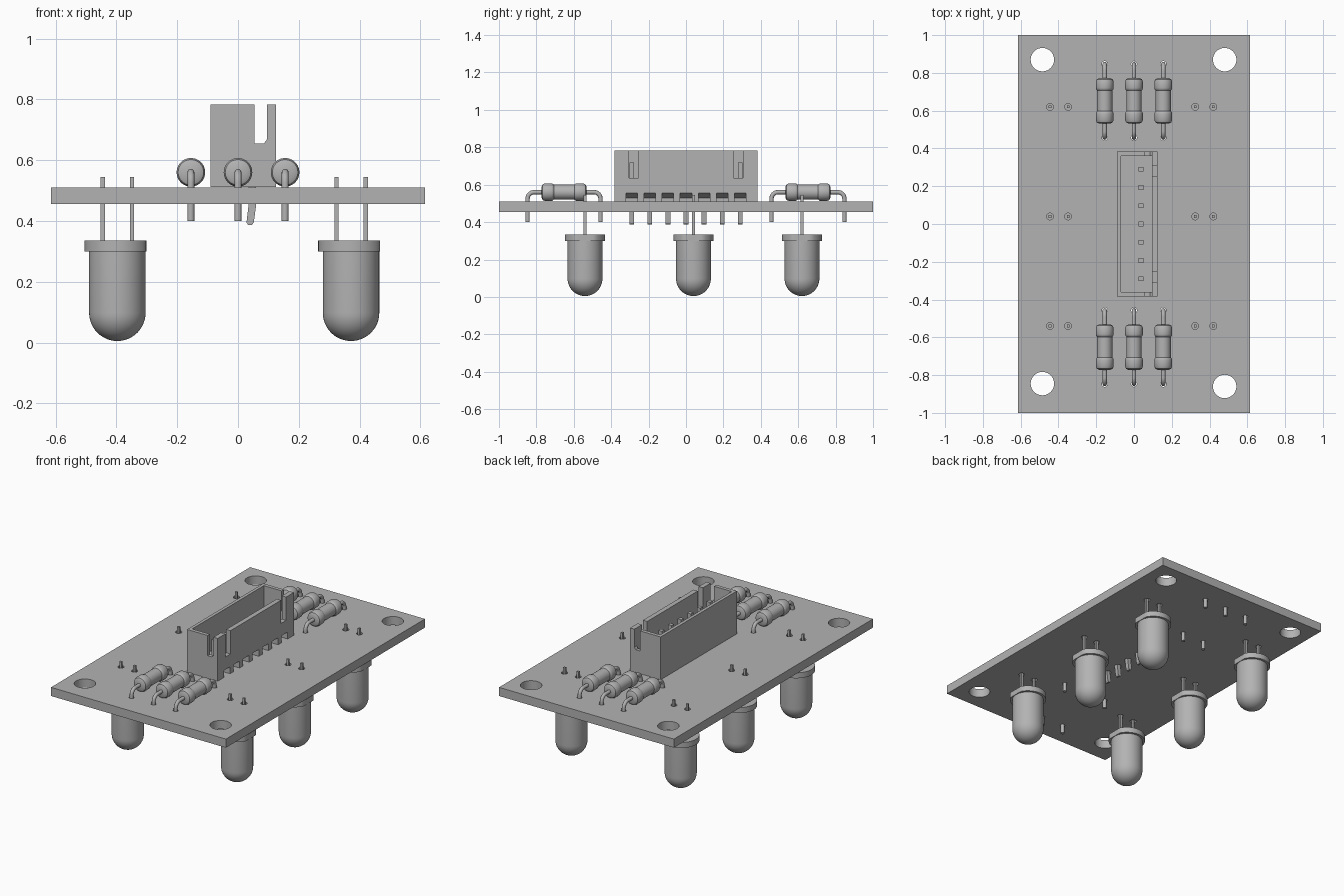
import bpy, bmesh
from math import sin, cos, pi
from mathutils import Matrix, Vector

if "Cube" in bpy.data.objects:
    bpy.data.objects.remove(bpy.data.objects["Cube"])

GREY = (0.45, 0.45, 0.45, 1)
grey = bpy.data.materials.new("plain grey")
grey.use_nodes = True
grey.diffuse_color = GREY
grey.node_tree.nodes["Principled BSDF"].inputs["Base Color"].default_value = GREY


def finish(name, data, smooth=False):
    ob = bpy.data.objects.new(name, data)
    bpy.context.collection.objects.link(ob)
    data.materials.clear()
    data.materials.append(grey)
    bpy.ops.object.select_all(action='DESELECT')
    ob.select_set(True)
    bpy.context.view_layer.objects.active = ob
    if ob.type == 'CURVE':
        bpy.ops.object.convert(target='MESH')
    if smooth:
        bpy.ops.object.shade_smooth_by_angle(angle=0.6)
    return ob


def mesh_from(bm, name):
    bmesh.ops.recalc_face_normals(bm, faces=bm.faces)
    me = bpy.data.meshes.new(name)
    bm.to_mesh(me)
    bm.free()
    return me


def add_box(bm, x0, x1, y0, y1, z0, z1):
    mid = Vector((x0 + x1, y0 + y1, z0 + z1)) / 2
    size = Matrix.Diagonal((x1 - x0, y1 - y0, z1 - z0, 1))
    bmesh.ops.create_cube(bm, size=1, matrix=Matrix.Translation(mid) @ size)


def add_rod(bm, x, y, z0, z1, r, n=24):
    bmesh.ops.create_cone(bm, cap_ends=True, segments=n, radius1=r, radius2=r, depth=z1 - z0,
                          matrix=Matrix.Translation((x, y, (z0 + z1) / 2)))


def add_prism(bm, profile, y0, y1):
    # Extrude an (x, z) outline along y
    face = bm.faces.new([bm.verts.new((x, y0, z)) for x, z in profile])
    new = bmesh.ops.extrude_face_region(bm, geom=[face])["geom"]
    bmesh.ops.translate(bm, vec=(0, y1 - y0, 0),
                        verts=[v for v in new if isinstance(v, bmesh.types.BMVert)])


def lathe(name, profile, steps=40):
    # Revolve an (r, z) outline around z
    bm = bmesh.new()
    vs = [bm.verts.new((r, 0, z)) for r, z in profile]
    edges = [bm.edges.new(p) for p in zip(vs, vs[1:])]
    bmesh.ops.spin(bm, geom=vs + edges, cent=(0, 0, 0), axis=(0, 0, 1),
                   angle=2 * pi, steps=steps)
    bmesh.ops.remove_doubles(bm, verts=bm.verts, dist=1e-5)
    return mesh_from(bm, name)


def cut(ob, bm):
    cutter = bpy.data.objects.new("cutter", mesh_from(bm, "cutter"))
    cutter.hide_render = True
    bpy.context.collection.objects.link(cutter)
    mod = ob.modifiers.new("cut", 'BOOLEAN')
    mod.operation, mod.solver, mod.object = 'DIFFERENCE', 'EXACT', cutter
    bpy.context.view_layer.objects.active = ob
    bpy.ops.object.modifier_apply(modifier="cut")
    bpy.data.objects.remove(cutter)


LED_X, LED_Y = (-0.397, 0.372), (-0.54, 0.04, 0.62)
RES_X, RES_Y = (-0.155, 0, 0.155), (-0.652, 0.652)
PIN_Y = [i * 0.0965 for i in range(-3, 4)]
LEG, REACH = 0.048, 0.195

# Circuit board with mounting and lead holes
bm = bmesh.new()
add_box(bm, -0.615, 0.615, -1, 1, 0.455, 0.51)
holes = bmesh.new()
for x, y in ((-0.485, 0.87), (0.48, 0.87), (-0.485, -0.845), (0.48, -0.86)):
    add_rod(holes, x, y, 0.4, 0.6, 0.062, 40)
for y in LED_Y:
    for x in LED_X:
        for s in (-1, 1):
            add_rod(holes, x + s * LEG, y, 0.4, 0.6, 0.018)
for y in RES_Y:
    for x in RES_X:
        for s in (-1, 1):
            add_rod(holes, x, y + s * REACH, 0.4, 0.6, 0.015)
for y in PIN_Y:
    add_rod(holes, 0.045, y, 0.4, 0.6, 0.021)
board = finish("circuit_board", mesh_from(bm, "circuit_board"))
cut(board, holes)
bpy.ops.object.shade_smooth_by_angle(angle=0.6)

# LEDs hanging under the board: domed body, flange with a flat, two legs
R = 0.093
dome = [(R * sin(a * pi / 24), 0.005 + R - R * cos(a * pi / 24)) for a in range(13)]
led = lathe("led_body", dome + [(R, 0.3), (0.108, 0.3), (0.108, 0.335), (0, 0.335)], 48)
for v in led.vertices:
    v.co.x = min(v.co.x, 0.096)
bm = bmesh.new()
for s in (-1, 1):
    add_box(bm, s * LEG - 0.007, s * LEG + 0.007, -0.007, 0.007, 0.33, 0.545)
legs = mesh_from(bm, "led_legs")
for x in LED_X:
    for y in LED_Y:
        finish("led_body", led, True).location = (x, y, 0)
        finish("led_legs", legs).location = (x, y, 0)

# Resistors: waisted body lying along y, with bent wire
half = [(0, -0.12), (0.03, -0.12), (0.042, -0.114), (0.047, -0.102),
        (0.047, -0.068), (0.045, -0.06), (0.04, -0.055)]
body = lathe("resistor_body", half + [(r, -z) for r, z in reversed(half)])
BEND = 0.035
arm = [(-REACH, -0.16)] + [(-REACH + BEND * (1 - cos(a * pi / 16)), BEND * (sin(a * pi / 16) - 1))
                           for a in range(9)]
path = arm + [(-y, z) for y, z in reversed(arm)]
for x in RES_X:
    for y in RES_Y:
        ob = finish("resistor_body", body, True)
        ob.location, ob.rotation_euler = (x, y, 0.56), (pi / 2, 0, 0)
        wire = bpy.data.curves.new("resistor_wire", 'CURVE')
        wire.dimensions, wire.bevel_depth, wire.use_fill_caps = '3D', 0.0115, True
        line = wire.splines.new('POLY')
        line.points.add(len(path) - 1)
        for p, (py, pz) in zip(line.points, path):
            p.co = (0, py, pz, 1)
        finish("resistor_wire", wire, True).location = (x, y, 0.56)

# Connector housing: open box, keyed end slots, side slots, foot notches
bm = bmesh.new()
add_box(bm, -0.09, 0.125, -0.383, 0.383, 0.511, 0.783)
housing = finish("connector_housing", mesh_from(bm, "connector_housing"))
tool = bmesh.new()
add_box(tool, -0.07, 0.095, -0.36, 0.36, 0.57, 0.9)
cut(housing, tool)
tool = bmesh.new()
add_prism(tool, [(0.055, 0.9), (0.055, 0.655), (0.085, 0.655), (0.095, 0.668), (0.095, 0.9)],
          -0.5, 0.5)
cut(housing, tool)
tool = bmesh.new()
for s in (-1, 1):
    add_box(tool, 0.08, 0.2, s * 0.28 - 0.026, s * 0.28 + 0.026, 0.635, 0.9)
for y in PIN_Y:
    add_prism(tool, [(0.065, 0.5), (0.2, 0.5), (0.2, 0.555), (0.125, 0.555), (0.065, 0.53)],
              y - 0.031, y + 0.031)
cut(housing, tool)

# Connector pins: straight contact above, kinked tail below
bm = bmesh.new()
for y in PIN_Y:
    add_box(bm, 0.025, 0.05, y - 0.0125, y + 0.0125, 0.53, 0.72)
    add_prism(bm, [(0.028, 0.395), (0.034, 0.386), (0.045, 0.386), (0.052, 0.395),
                   (0.06, 0.455), (0.06, 0.54), (0.035, 0.54), (0.035, 0.455)],
              y - 0.0125, y + 0.0125)
finish("connector_pins", mesh_from(bm, "connector_pins"))
